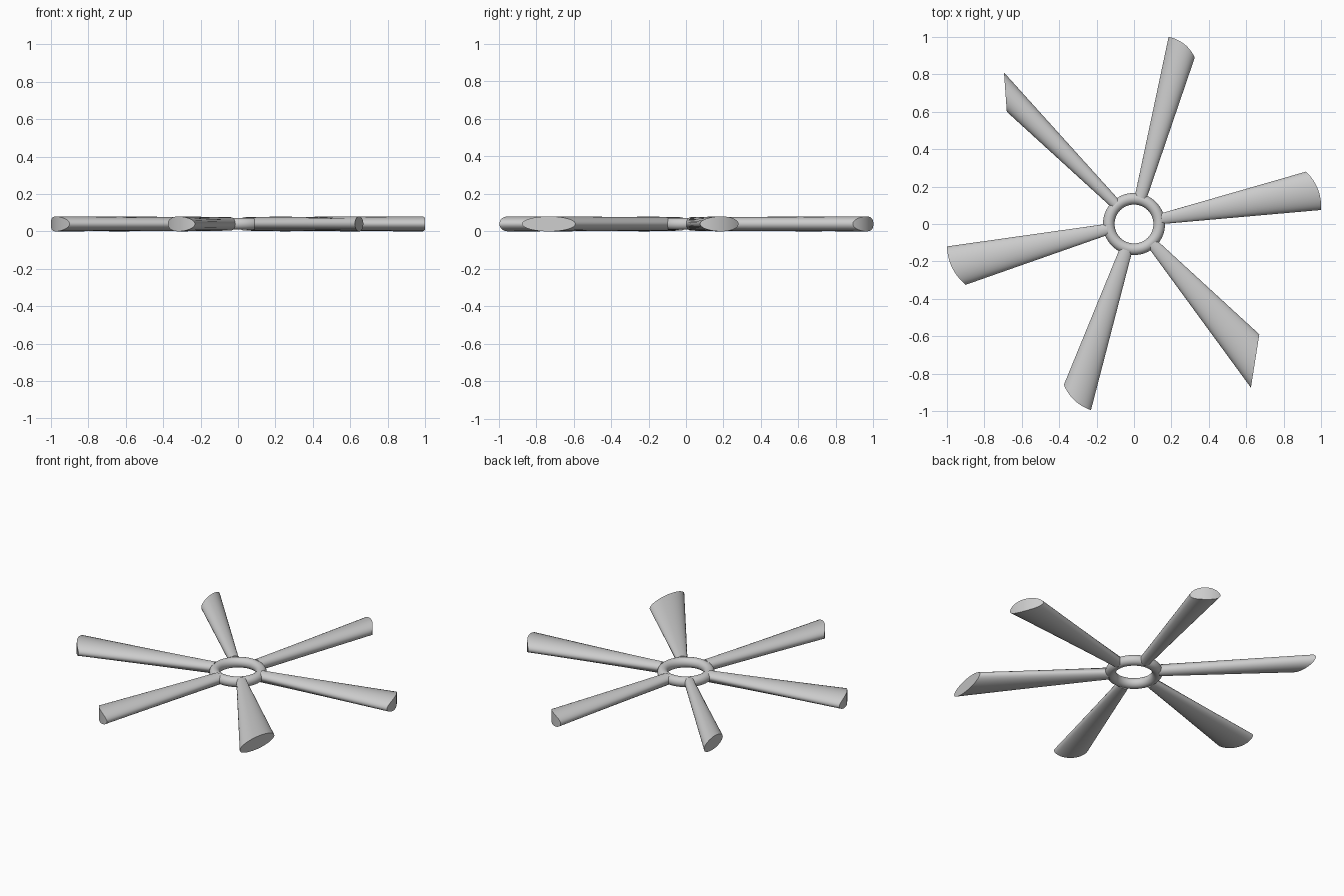
import bpy, bmesh, math
from mathutils import Vector

if "Cube" in bpy.data.objects:
    bpy.data.objects.remove(bpy.data.objects["Cube"])

MID = 0.04      # height of the centre plane
SEG = 48


def section(bm, a, b, half_h, bulge):
    """Elliptical ring spanning a to b in plan, bowed outward by bulge."""
    a, b = Vector(a), Vector(b)
    mid, half = (a + b) / 2, (b - a) / 2
    out = Vector((-half.y, half.x)).normalized()
    if out.dot(mid) < 0:
        out = -out
    ring = []
    for i in range(SEG):
        t = 2 * math.pi * i / SEG
        c, s = math.cos(t), math.sin(t)
        p = mid + half * c + out * bulge * s * s
        ring.append(bm.verts.new((p.x, p.y, MID + half_h * s)))
    return ring


def blade(name, root, tip, bulge):
    bm = bmesh.new()
    # start the root slightly inside the hub ring
    r = section(bm, Vector(root[0]) * 0.88, Vector(root[1]) * 0.88, 0.036, 0)
    t = section(bm, tip[0], tip[1], 0.04, bulge)
    for i in range(SEG):
        j = (i + 1) % SEG
        bm.faces.new((r[i], r[j], t[j], t[i]))
    bm.faces.new(r)
    # end cap as vertical strips so it follows the bowed end
    for i in range(SEG // 2):
        quad = [t[i], t[i + 1], t[(-i - 1) % SEG], t[-i % SEG]]
        bm.faces.new(list(dict.fromkeys(quad)))
    bmesh.ops.recalc_face_normals(bm, faces=bm.faces)
    me = bpy.data.meshes.new(name)
    bm.to_mesh(me)
    bm.free()
    ob = bpy.data.objects.new(name, me)
    bpy.context.collection.objects.link(ob)
    smooth(ob)


def smooth(ob):
    bpy.ops.object.select_all(action='DESELECT')
    ob.select_set(True)
    bpy.context.view_layer.objects.active = ob
    bpy.ops.object.shade_smooth_by_angle(angle=math.radians(35))


# Hub ring
bpy.ops.mesh.primitive_torus_add(location=(0, 0, MID), major_radius=0.135,
                                 minor_radius=0.031, major_segments=64, minor_segments=24)
hub = bpy.context.object
hub.name = "hub_ring"
smooth(hub)

# Blades: root edge points, tip edge points, end bulge
blades = [
    (((0.165, 0.065), (0.17, 0.0)), ((0.92, 0.28), (1.0, 0.075)), 0.025),
    (((0.005, 0.17), (0.075, 0.15)), ((0.185, 1.0), (0.325, 0.89)), 0.022),
    (((-0.09, 0.145), (-0.135, 0.10)), ((-0.695, 0.81), (-0.68, 0.60)), 0.0),
    (((-0.17, 0.0), (-0.155, -0.065)), ((-1.0, -0.12), (-0.90, -0.325)), 0.025),
    (((-0.085, -0.145), (-0.012, -0.17)), ((-0.375, -0.86), (-0.23, -0.995)), 0.022),
    (((0.14, -0.10), (0.085, -0.14)), ((0.67, -0.59), (0.625, -0.875)), 0.0),
]
for n, (root, tip, bulge) in enumerate(blades, 1):
    blade(f"blade_{n}", root, tip, bulge)
